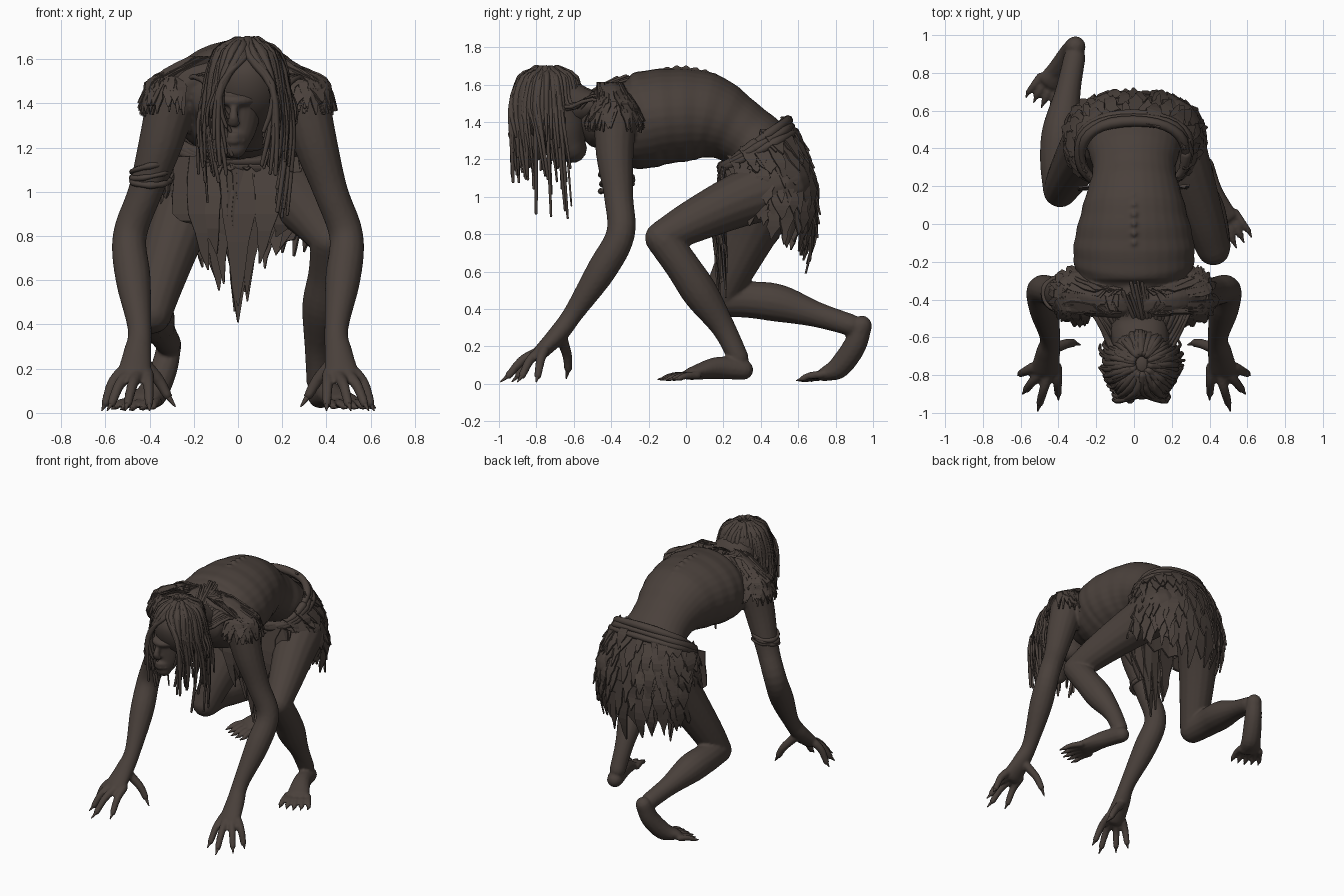
import bpy, bmesh, math, random
from mathutils import Vector

random.seed(7)
uniform = random.uniform
X, Y, Z = Vector((1, 0, 0)), Vector((0, 1, 0)), Vector((0, 0, 1))
if "Cube" in bpy.data.objects:
    bpy.data.objects.remove(bpy.data.objects["Cube"])
# One earthy colour for skin, hair and rags
umber = bpy.data.materials.new("dark_umber")
umber.use_nodes = True
umber.diffuse_color = (.068, .052, .044, 1)
shader = next(n for n in umber.node_tree.nodes if n.type == "BSDF_PRINCIPLED")
shader.inputs["Base Color"].default_value = umber.diffuse_color

def polar(a):
    return Vector((math.cos(a), math.sin(a), 0))

def resample(rows, steps):
    """Smooth spline through rows of any width."""
    rows = [Vector(r) for r in rows]
    ext = [rows[0] * 2 - rows[1]] + rows + [rows[-1] * 2 - rows[-2]]
    out = []
    for p, a, b, n in zip(ext, ext[1:], ext[2:], ext[3:]):
        for t in (k / steps for k in range(steps)):
            out.append(a + (b - p) * (t / 2) + (p * 2 - a * 5 + b * 4 - n) * (t * t / 2)
                       + (a * 3 - p - b * 3 + n) * (t ** 3 / 2))
    return out + [rows[-1]]

def skin_rings(bm, rings):
    for low, high in zip(rings, rings[1:]):
        for k in range(len(low)):
            bm.faces.new((low[k - 1], low[k], high[k], high[k - 1]))

def tube(bm, rows, sides=12, ripple=0, side=X, steps=5):
    """Round-ended tube through rows of x, y, z, half width and optional half depth."""
    path = resample([(*r, r[-1]) if len(r) == 4 else r for r in rows], steps)
    centres = [Vector(r[:3]) for r in path]
    last = len(path) - 1
    rings = []
    for i, r in enumerate(path):
        t = (centres[min(i + 1, last)] - centres[max(i - 1, 0)]).normalized()
        lat = (side - t * side.dot(t)).normalized()
        swell = 1 + ripple * math.cos(i * math.pi / 2)
        wide, deep = lat * max(r[3], .002) * swell, t.cross(lat) * max(r[4], .002) * swell
        round_off = (-1.35, -.9, -.45, 0) if i == 0 else (0, .45, .9, 1.35) if i == last else (0,)
        for q in round_off:
            middle = centres[i] + t * min(wide.length, deep.length) * math.sin(q)
            rings.append([bm.verts.new(middle + (wide * u.x + deep * u.y) * math.cos(q))
                          for u in (polar(math.tau * k / sides) for k in range(sides))])
    skin_rings(bm, rings)
    bm.faces.new(rings[0][::-1])
    bm.faces.new(rings[-1])

def ribbon(bm, points, width, side):
    """Ragged strip of cloth ending in a torn point."""
    path = resample(points, 3)
    pairs = []
    for i, p in enumerate(path):
        w = max(width * (1 - (i / (len(path) - 1)) ** 3) * uniform(.7, 1.15), .003)
        pairs.append([bm.verts.new(p - side * w), bm.verts.new(p + side * w * uniform(.7, 1.2))])
    for (a, b), (c, d) in zip(pairs, pairs[1:]):
        bm.faces.new((a, b, d, c))

def rope(bm, at, radius):
    """Rolled cloth following a closed ring function."""
    tube(bm, [(*at(math.tau * i / 16), radius * uniform(.7, 1.25)) for i in range(17)], 8, side=Z, steps=2)

def finish(name, bm, smooth=True, voxel=0, thick=0):
    bmesh.ops.recalc_face_normals(bm, faces=bm.faces[:])
    for f in bm.faces:
        f.smooth = smooth
    obj = bpy.data.objects.new(name, bpy.data.meshes.new(name))
    bm.to_mesh(obj.data)
    bpy.context.scene.collection.objects.link(obj)
    if voxel:
        fuse = obj.modifiers.new("fuse", "REMESH")
        fuse.mode, fuse.voxel_size, fuse.use_smooth_shade = "VOXEL", voxel, True
        soften = obj.modifiers.new("soften", "SMOOTH")
        soften.factor, soften.iterations = .5, 2
    if thick:
        shell = obj.modifiers.new("thickness", "SOLIDIFY")
        shell.thickness, shell.offset = thick, 0
    bpy.context.view_layer.update()
    graph = bpy.context.evaluated_depsgraph_get()
    obj.data = bpy.data.meshes.new_from_object(obj.evaluated_get(graph))
    obj.modifiers.clear()
    obj.data.materials.append(umber)

def flip(rows, s):
    return [(r[0] * s, *r[1:]) for r in rows]

# Hunched torso with faint ribs, neck and spine knobs
body, claws = bmesh.new(), bmesh.new()
tube(body, [(0, -.43, 1.41, .22, .16), (0, -.28, 1.4, .3, .25), (0, -.12, 1.43, .32, .255),
            (0, .1, 1.43, .27, .235), (0, .28, 1.35, .22, .18), (0, .42, 1.23, .25, .18),
            (0, .5, 1.1, .25, .18)], sides=32, ripple=.008, steps=8)
tube(body, [(0, -.36, 1.47, .16), (.02, -.55, 1.44, .1), (.02, -.7, 1.43, .09)])
for y in (-.2 + i * .05 for i in range(11)):
    made = bmesh.ops.create_uvsphere(body, u_segments=8, v_segments=6, radius=.02)
    bmesh.ops.translate(body, verts=made["verts"], vec=(0, y, 1.685 - 1.3 * (y + .03) ** 2))
# Head, brow, nose, lips
tube(body, [(0, -.75, 1.57, .08, .1), (0, -.75, 1.52, .12, .15), (0, -.77, 1.42, .115, .135),
            (-.01, -.81, 1.29, .095, .09), (-.02, -.85, 1.2, .06, .05)], sides=20)
tube(body, [(-.1, -.87, 1.42, .02), (-.01, -.91, 1.41, .024), (.08, -.87, 1.42, .02)], side=Z)
tube(body, [(-.02, -.9, 1.4, .015), (-.02, -.93, 1.34, .022), (-.02, -.92, 1.31, .03, .02)])
for z in (1.255, 1.23):
    tube(body, [(-.065, -.88, z, .011), (-.02, -.905, z, .014), (.025, -.88, z, .011)], side=Z)

def digit(base, bend, pad, end, r, s=1):
    """Finger or toe with a claw."""
    tube(body, flip([(*base, r), (*bend, r * .85), (*pad, r * .7)], s), sides=8)
    tube(claws, flip([(*pad, r * .5), (*end, .004)], s), sides=6)

# Sloping shoulders, long arms and spread clawed fingers
for s in (-1, 1):
    tube(body, flip([(.08, -.41, 1.51, .1), (.2, -.39, 1.5, .105), (.3, -.38, 1.42, .105)], s), side=Z)
    tube(body, flip([(.3, -.38, 1.41, .115), (.35, -.38, 1.22, .1), (.42, -.36, 1, .078),
                     (.49, -.35, .8, .077), (.475, -.45, .61, .08), (.445, -.6, .38, .054),
                     (.455, -.68, .27, .064, .052), (.47, -.77, .175, .078, .042)], s), sides=16)
    for k, (x, y) in enumerate(((.615, -.8), (.59, -.9), (.51, -.99), (.4, -.93))):
        base = Vector((.535 - .042 * k, -.76 - .02 * (k in (1, 2)), .175))
        end = Vector((x, y, .012))
        digit(base, base.lerp(end, .45) + Z * .025, base.lerp(end, .8), end, .03, s)
    digit((.43, -.66, .23), (.36, -.635, .15), (.32, -.63, .08), (.285, -.64, .03), .032, s)

# Forward crouching leg
tube(body, [(.19, .5, 1.06, .17), (.27, .28, .98, .145), (.36, .04, .87, .115), (.42, -.13, .78, .09)], 16)
tube(body, [(.42, -.12, .77, .092), (.41, -.02, .63, .092), (.385, .08, .48, .095),
            (.365, .2, .3, .064), (.365, .28, .14, .055)], sides=16)
tube(body, [(.37, .305, .075, .055), (.41, .17, .085, .06), (.47, .03, .055, .08, .035)])
# Kneeling leg trailing behind
tube(body, [(-.19, .48, 1.06, .17), (-.28, .36, .82, .135), (-.35, .25, .6, .11), (-.39, .18, .45, .092)], 16)
tube(body, [(-.39, .18, .45, .092), (-.4, .34, .45, .098), (-.385, .5, .43, .1),
            (-.35, .7, .37, .068), (-.315, .88, .315, .058)], sides=16)
tube(body, [(-.31, .94, .31, .055), (-.335, .9, .2, .062), (-.385, .82, .09, .07, .06),
            (-.43, .75, .055, .08, .04)])
# Splayed toes
for root, ahead in (((.47, .03, .045), (.06, -.13, -.02)), ((-.43, .75, .05), (-.05, -.11, -.03))):
    root, ahead = Vector(root), Vector(ahead)
    across = ahead.cross(Z).normalized() * math.copysign(1, root.x)
    for k in range(-2, 3):
        start = root + across * k * .036
        tip = start + ahead * (.95 - abs(k) * .06) + across * k * .012
        digit(start, start.lerp(tip, .6) + Z * .008, tip, tip + ahead * .24, .023)
finish("body", body, voxel=.01)
finish("claws", claws)

# Matted hair cap and nape, locks parted over the brow, locks trailing onto the shoulders
hair = bmesh.new()
tube(hair, [(.04, -.73, 1.6, .08, .1), (.04, -.74, 1.56, .15, .18), (.04, -.73, 1.48, .175, .185),
            (.04, -.66, 1.36, .16, .14), (.04, -.61, 1.26, .12, .08)], sides=24)
tube(hair, [(.04, -.66, 1.5, .15), (.02, -.5, 1.49, .16, .085), (0, -.38, 1.53, .17, .08)])
for i in range(170):
    c, s, _ = polar(math.tau * i / 170 + uniform(-.05, .05))
    wide = math.copysign(max(abs(c), .62), c) if s < 0 else c
    fall = [Vector((.04 + w * u, -.74 + (w + .012) * s, z + uniform(-.015, .015)))
            for w, u, z in ((.05, c, 1.67), (.14, c, 1.62), (.185, wide, 1.48))]
    if s > .45:
        fall += [Vector((.04 + .27 * c, -.5, 1.565 - .05 * abs(c))),
                 Vector((.4 * c, -.32 + uniform(-.07, .07), 1.65 - .22 * abs(c)))]
    else:
        drift = Vector((uniform(-.025, .02) * (1 if c > 0 else -1), uniform(0, .03), 0))
        low = uniform(.88, 1.2) if i % 3 == 0 and s > -.5 else uniform(1.08, 1.35)
        rim = fall[-1]
        fall += [rim + drift + Vector((.02 * wide, 0, (low - 1.5) * .5)),
                 Vector((rim.x, rim.y, low)) + drift * 2]
    thick = uniform(.013, .024)
    tube(hair, [(*p, thick * (1 - .75 * k / len(fall))) for k, p in enumerate(fall)], sides=6, steps=3)
finish("hair", hair)

def skirt(a, t):
    """Point on the skirt at angle a, from belt (0) to hem (1)."""
    c, s = (math.copysign(abs(w) ** .85, w) for w in polar(a).xy)
    belt = Vector((.265 * c, .36 + .17 * s, 1.29 + .13 * s))
    hip = Vector((.39 * c, .48 + .27 * s, 1.1 + .02 * s))
    hem = Vector((.34 * c, .44 + .22 * s, .84 - .1 * s))
    return belt * (1 - t) ** 2 + hip * 2 * t * (1 - t) + hem * t * t

# Skirt lining, shaggy tiers and front apron
rags = bmesh.new()
skin_rings(rags, [[rags.verts.new(skirt(math.tau * j / 40, i / 8 * (uniform(.85, 1.1) if i == 8 else 1)))
                   for j in range(40)] for i in range(9)])
for tier in range(6):
    for j in range(26):
        a = math.tau * (j + tier % 2 / 2 + uniform(-.35, .35)) / 26
        out = polar(a)
        top = tier * .15 + uniform(-.03, .03)
        drop = uniform(.2, .36) + (max(out.y, 0) * uniform(0, .24) if tier == 5 else 0)
        ribbon(rags, [skirt(a, top + drop * f) + out * push * uniform(.3, 1.3)
                      for f, push in ((0, .005), (.5, .02), (1, .03))], uniform(.025, .055), Z.cross(out))
for j in range(24):
    x = uniform(-.24, .24) if j > 4 else (j - 2) * .02
    low = .41 + abs(x) * 1.1 + uniform(0, .22) * (j != 2)
    y = uniform(.14, .2)
    ribbon(rags, [Vector((x, .2, 1.16)), Vector((x * 1.05, y, .9)), Vector((x * .8, y + .02, low))],
           uniform(.04, .075), (X + Y * uniform(-.3, .3)).normalized())
finish("skirt", rags, smooth=False, thick=.01)

# Rolled belt and armband
wraps = bmesh.new()
for k in range(3):
    rope(wraps, lambda a: skirt(a, .02 + k * .05) + polar(a) * .006, .024)
    rope(wraps, lambda a: Vector((-.395, -.37, 1.05 + k * .03 + .02 * math.sin(a + k))) + polar(a) * .085, .014)
finish("belt_and_armband", wraps)

# Torn shawl over the shoulders
shawl = bmesh.new()
for s in (-1, 1):
    for j in range(50):
        out = polar(uniform(-1.9, 1.9))
        out.x *= s
        neck = Vector((s * uniform(.08, .2), -.41 + .06 * out.y, 1.61))
        dome = [Vector((s * .29, -.38, 1.41)) + (out * math.sin(q) + Z * math.cos(q)) * .14
                for q in (uniform(.5, .8), uniform(1.1, 1.4), uniform(1.6, 2.1))]
        dome[-1] += out * .025
        ribbon(shawl, ([neck] if j % 2 else []) + dome, uniform(.022, .038), Z.cross(out))
finish("shawl", shawl, smooth=False, thick=.01)
